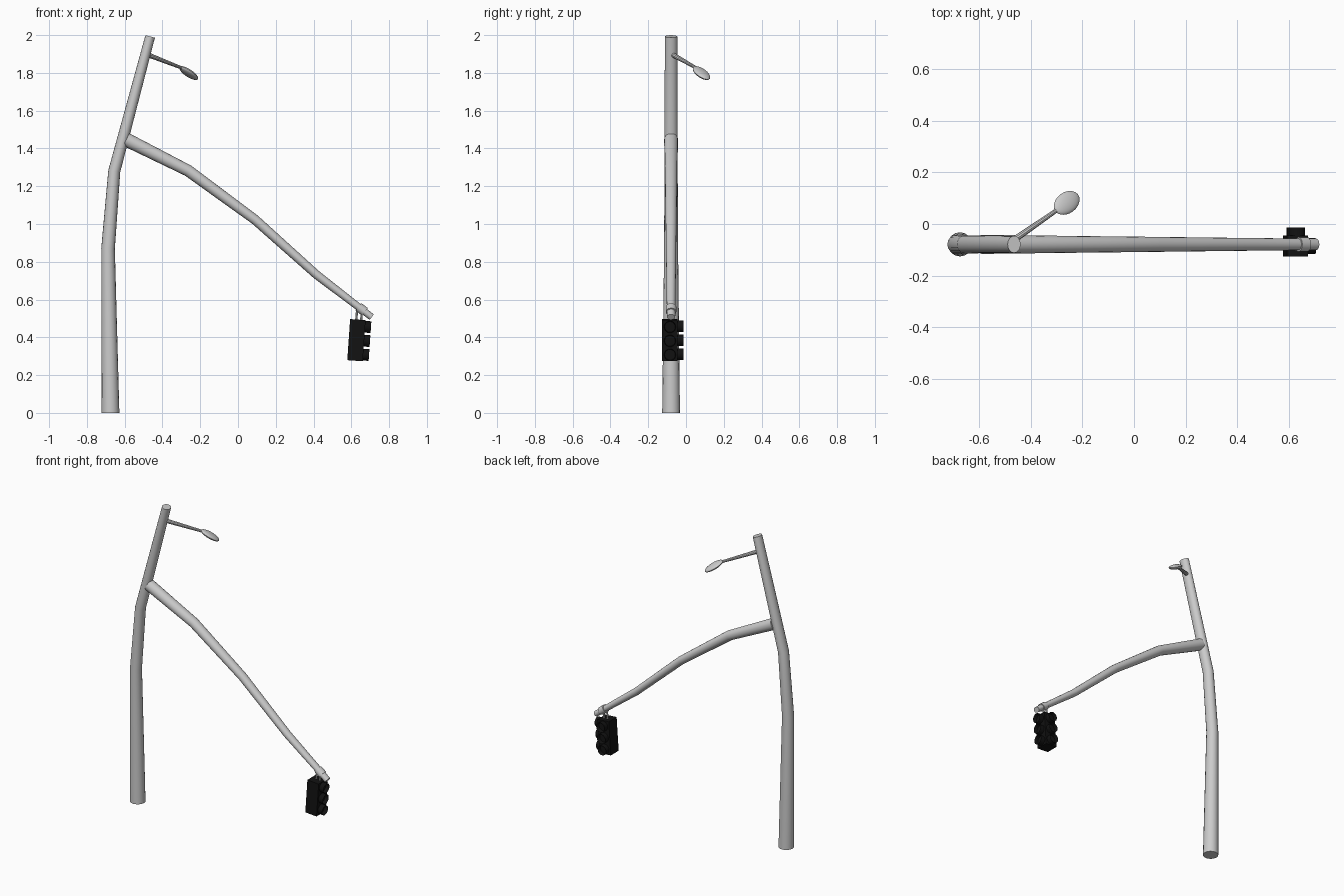
import bpy, bmesh, math
from mathutils import Vector, Matrix

if "Cube" in bpy.data.objects:
    bpy.data.objects.remove(bpy.data.objects["Cube"])

Y0 = -0.079  # plane of the pole and the arm

black = bpy.data.materials.new("black_housing")
black.diffuse_color = (0.006, 0.006, 0.006, 1)
black.use_nodes = True
black.node_tree.nodes["Principled BSDF"].inputs["Base Color"].default_value = black.diffuse_color


def finish(name, bm, mat=None):
    bmesh.ops.recalc_face_normals(bm, faces=bm.faces)
    me = bpy.data.meshes.new(name)
    bm.to_mesh(me)
    bm.free()
    ob = bpy.data.objects.new(name, me)
    bpy.context.collection.objects.link(ob)
    if mat:
        me.materials.append(mat)
    bpy.ops.object.select_all(action='DESELECT')
    ob.select_set(True)
    bpy.context.view_layer.objects.active = ob
    bpy.ops.object.shade_smooth_by_angle(angle=math.radians(35))
    return ob


def tube(name, path, sides=16):
    """Tapered tube; each path entry is (x, y, z, radius in plane, radius across)."""
    bm = bmesh.new()
    pts = [Vector(p[:3]) for p in path]
    rings = []
    for i, p in enumerate(path):
        t = Vector()
        if i > 0:
            t += (pts[i] - pts[i - 1]).normalized()
        if i < len(pts) - 1:
            t += (pts[i + 1] - pts[i]).normalized()
        v = t.cross(Vector((0, 1, 0))).normalized()
        u = v.cross(t).normalized()
        ring = []
        for k in range(sides):
            a = 2 * math.pi * k / sides
            ring.append(bm.verts.new(pts[i] + v * p[3] * math.cos(a) + u * p[4] * math.sin(a)))
        rings.append(ring)
    for a, b in zip(rings, rings[1:]):
        for k in range(sides):
            n = (k + 1) % sides
            bm.faces.new((a[k], a[n], b[n], b[k]))
    bm.faces.new(rings[0])
    bm.faces.new(rings[-1])
    return finish(name, bm)


# main pole, bent toward the arm at the top
pole = tube("pole", [
    (-0.675, Y0, 0, 0.047, 0.047), (-0.688, Y0, 0.87, 0.036, 0.037),
    (-0.655, Y0, 1.28, 0.032, 0.035), (-0.465, Y0, 1.993, 0.026, 0.033)])
for v in pole.data.vertices:
    if v.co.z < 0.01:
        v.co.z = 0

# signal arm
tube("signal_arm", [
    (-0.592, Y0, 1.447, 0.037, 0.037), (-0.265, Y0, 1.283, 0.031, 0.033),
    (0.09, Y0, 1.023, 0.026, 0.029), (0.415, Y0, 0.732, 0.023, 0.025),
    (0.708, Y0, 0.507, 0.018, 0.022)])

# clamp around the arm and its hangers
tube("arm_clamp", [(0.638, Y0, 0.561, 0.025, 0.028), (0.672, Y0, 0.535, 0.025, 0.028)])
for i, dx in enumerate((-0.012, 0.014)):
    tube(f"hanger_{i}", [(0.643 + dx, Y0, 0.55, 0.006, 0.006),
                         (0.637 + dx, Y0, 0.48, 0.006, 0.006)], 8)

# signal housing with three hooded lenses on the +x and +y sides
tilt = Matrix.Translation((0.627, -0.085, 0.385)) @ Matrix.Rotation(math.radians(4), 4, 'Y')
bm = bmesh.new()
bmesh.ops.create_cube(bm, size=1, matrix=tilt @ Matrix.Diagonal((0.082, 0.082, 0.218, 1)))
finish("signal_housing", bm, black)
for side, turn in (("right", 0), ("back", 90)):
    for i in range(3):
        bm = bmesh.new()
        bmesh.ops.create_cone(bm, cap_ends=True, segments=20, radius1=0.031,
                              radius2=0.031, depth=0.04)
        front = max(bm.faces, key=lambda f: f.calc_center_median().z)
        bmesh.ops.inset_region(bm, faces=[front], thickness=0.003)
        bmesh.ops.translate(bm, verts=front.verts, vec=(0, 0, -0.025))
        m = (tilt @ Matrix.Rotation(math.radians(turn), 4, 'Z')
             @ Matrix.Translation((0.052, 0, 0.074 * (i - 1)))
             @ Matrix.Rotation(math.radians(90), 4, 'Y'))
        bmesh.ops.transform(bm, matrix=m, verts=bm.verts)
        finish(f"lens_hood_{side}_{i}", bm, black)

# street lamp: thin arm and flattened oval head
tube("lamp_arm", [(-0.475, -0.068, 1.895, 0.013, 0.013),
                  (-0.29, 0.06, 1.823, 0.008, 0.008)], 10)
bm = bmesh.new()
bmesh.ops.create_uvsphere(bm, u_segments=24, v_segments=12, radius=1)
m = (Matrix.Translation((-0.261, 0.082, 1.799))
     @ Matrix.Rotation(math.radians(37), 4, 'Z')
     @ Matrix.Rotation(math.radians(32), 4, 'Y')
     @ Matrix.Diagonal((0.064, 0.041, 0.016, 1)))
bmesh.ops.transform(bm, matrix=m, verts=bm.verts)
finish("lamp_head", bm)
